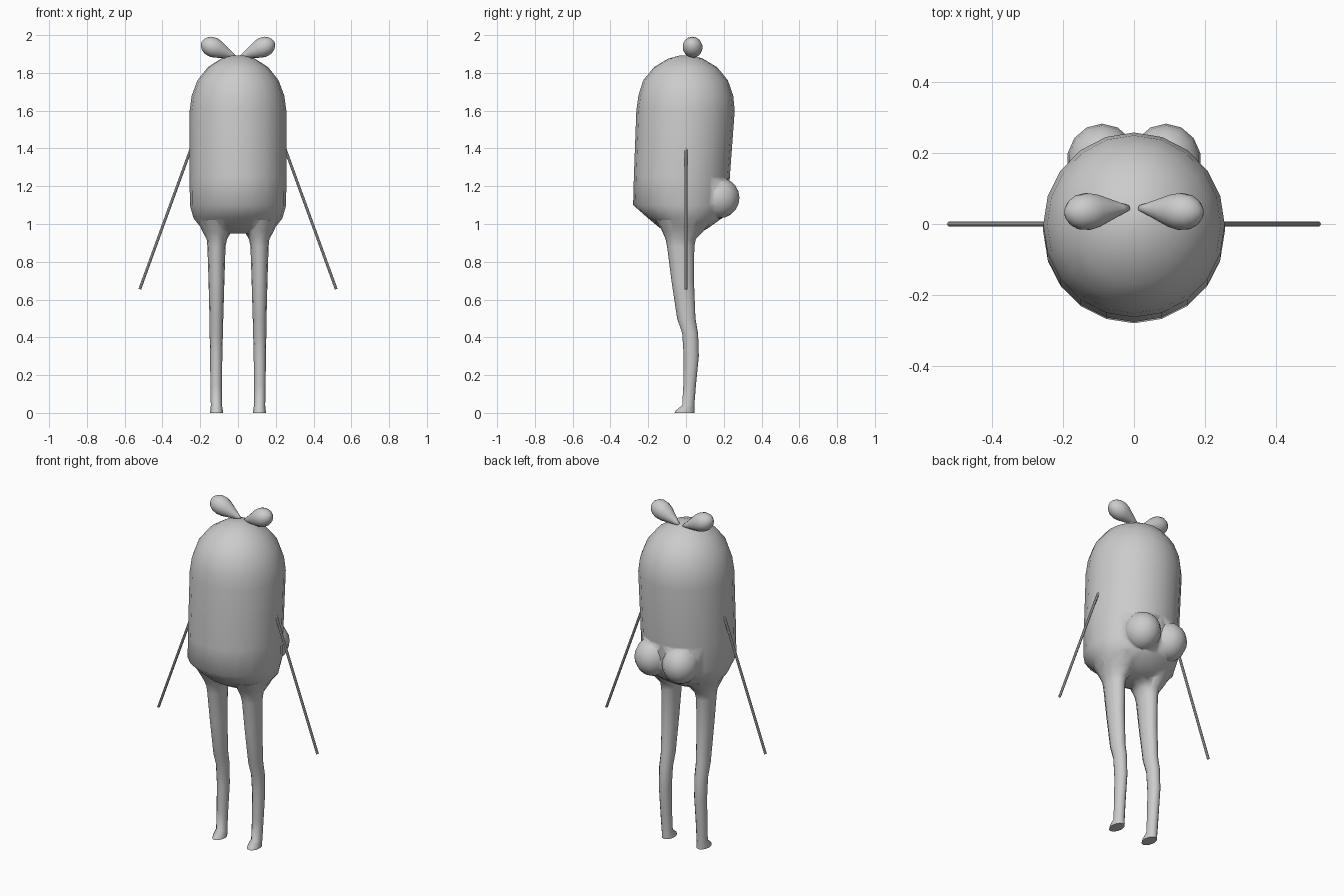
import bpy, bmesh, math
from mathutils import Vector

if "Cube" in bpy.data.objects:
    bpy.data.objects.remove(bpy.data.objects["Cube"])

grey = bpy.data.materials.new("plain grey")
grey.diffuse_color = (0.6, 0.6, 0.6, 1)
grey.use_nodes = True
grey.node_tree.nodes["Principled BSDF"].inputs["Base Color"].default_value = grey.diffuse_color


def loft(name, rings):
    """Closed skin through a list of point rings; ends are capped."""
    bm = bmesh.new()
    loops = [[bm.verts.new(p) for p in ring] for ring in rings]
    n = len(loops[0])
    for a, b in zip(loops, loops[1:]):
        for i in range(n):
            j = (i + 1) % n
            bm.faces.new((a[i], a[j], b[j], b[i]))
    bm.faces.new(loops[0])
    bm.faces.new(loops[-1])
    bmesh.ops.recalc_face_normals(bm, faces=bm.faces)
    return finish(name, bm)


def finish(name, bm):
    mesh = bpy.data.meshes.new(name)
    bm.to_mesh(mesh)
    bm.free()
    ob = bpy.data.objects.new(name, mesh)
    bpy.context.collection.objects.link(ob)
    mesh.materials.append(grey)
    return ob


def smooth(ob, angle):
    bpy.ops.object.select_all(action='DESELECT')
    ob.select_set(True)
    bpy.context.view_layer.objects.active = ob
    bpy.ops.object.shade_smooth_by_angle(angle=math.radians(angle))


def oval(z, x0, x1, y0, y1, n):
    """Horizontal oval filling the given x and y extents."""
    cx, cy, rx, ry = (x0 + x1) / 2, (y0 + y1) / 2, (x1 - x0) / 2, (y1 - y0) / 2
    return [(cx + rx * math.cos(2 * math.pi * i / n),
             cy + ry * math.sin(2 * math.pi * i / n), z) for i in range(n)]


def rod(name, start, end, profile, n):
    """Round part along an axis; profile holds (fraction, radius)."""
    a, b = Vector(start), Vector(end)
    d = (b - a).normalized()
    u = d.cross(Vector((0, 1, 0))).normalized()
    v = d.cross(u)
    return loft(name, [[a.lerp(b, t) + r * (u * math.cos(2 * math.pi * i / n)
                        + v * math.sin(2 * math.pi * i / n)) for i in range(n)]
                       for t, r in profile])


# Body capsule: height, half width, front y, back y
body = loft("body", [oval(z, -x, x, f, b, 20) for z, x, f, b in (
    (0.95, 0.12, -0.09, 0.07), (0.98, 0.195, -0.14, 0.12),
    (1.03, 0.235, -0.20, 0.19), (1.10, 0.255, -0.28, 0.225),
    (1.25, 0.256, -0.276, 0.232), (1.60, 0.256, -0.263, 0.258),
    (1.68, 0.245, -0.252, 0.25), (1.76, 0.215, -0.227, 0.222),
    (1.83, 0.16, -0.17, 0.165), (1.875, 0.09, -0.095, 0.09),
    (1.893, 0.03, -0.03, 0.03))])

parts = []
for side, s in (("left", -1), ("right", 1)):
    # Leg with flared hip, bent knee and small toe
    legs = ((0, 0.08, 0.147, -0.06, 0.045), (0.012, 0.08, 0.147, -0.055, 0.045),
            (0.04, 0.085, 0.144, -0.02, 0.044), (0.15, 0.085, 0.146, -0.014, 0.053),
            (0.30, 0.083, 0.148, -0.012, 0.068), (0.42, 0.08, 0.15, -0.02, 0.064),
            (0.50, 0.078, 0.151, -0.047, 0.05), (0.70, 0.072, 0.156, -0.077, 0.042),
            (0.88, 0.066, 0.162, -0.10, 0.044), (0.92, 0.058, 0.166, -0.108, 0.052),
            (0.96, 0.035, 0.188, -0.125, 0.09), (1.02, 0.02, 0.215, -0.16, 0.14))
    parts.append(loft(side + "_leg", [
        [(s * x, y, z) for x, y, z in oval(*r, 12)] for r in legs]))

    # Rounded rear cheek
    bm = bmesh.new()
    bmesh.ops.create_uvsphere(bm, u_segments=14, v_segments=10, radius=1)
    for v in bm.verts:
        v.co = (s * 0.09 + v.co.x * 0.10, 0.175 + v.co.y * 0.108, 1.138 + v.co.z * 0.108)
    parts.append(finish(side + "_cheek", bm))

    # Thin stick arm
    arm = rod(side + "_arm", (s * 0.245, 0, 1.41), (s * 0.52, 0, 0.655),
              ((0, 0.0075), (1, 0.0075)), 8)
    smooth(arm, 30)

    # Teardrop leaf on the head
    leaf = rod(side + "_leaf", (s * 0.015, 0.045, 1.885), (s * 0.193, 0.03, 1.962),
               ((0, 0.008), (0.1, 0.015), (0.3, 0.031), (0.5, 0.047), (0.65, 0.053),
                (0.8, 0.049), (0.91, 0.036), (0.975, 0.02), (1, 0.006)), 14)
    smooth(leaf, 80)

# Fuse legs and cheeks into the body
for part in parts:
    mod = body.modifiers.new("fuse", 'BOOLEAN')
    mod.operation, mod.solver, mod.object = 'UNION', 'EXACT', part
    bpy.context.view_layer.objects.active = body
    bpy.ops.object.modifier_apply(modifier=mod.name)
for part in parts:
    bpy.data.objects.remove(part)
smooth(body, 75)
